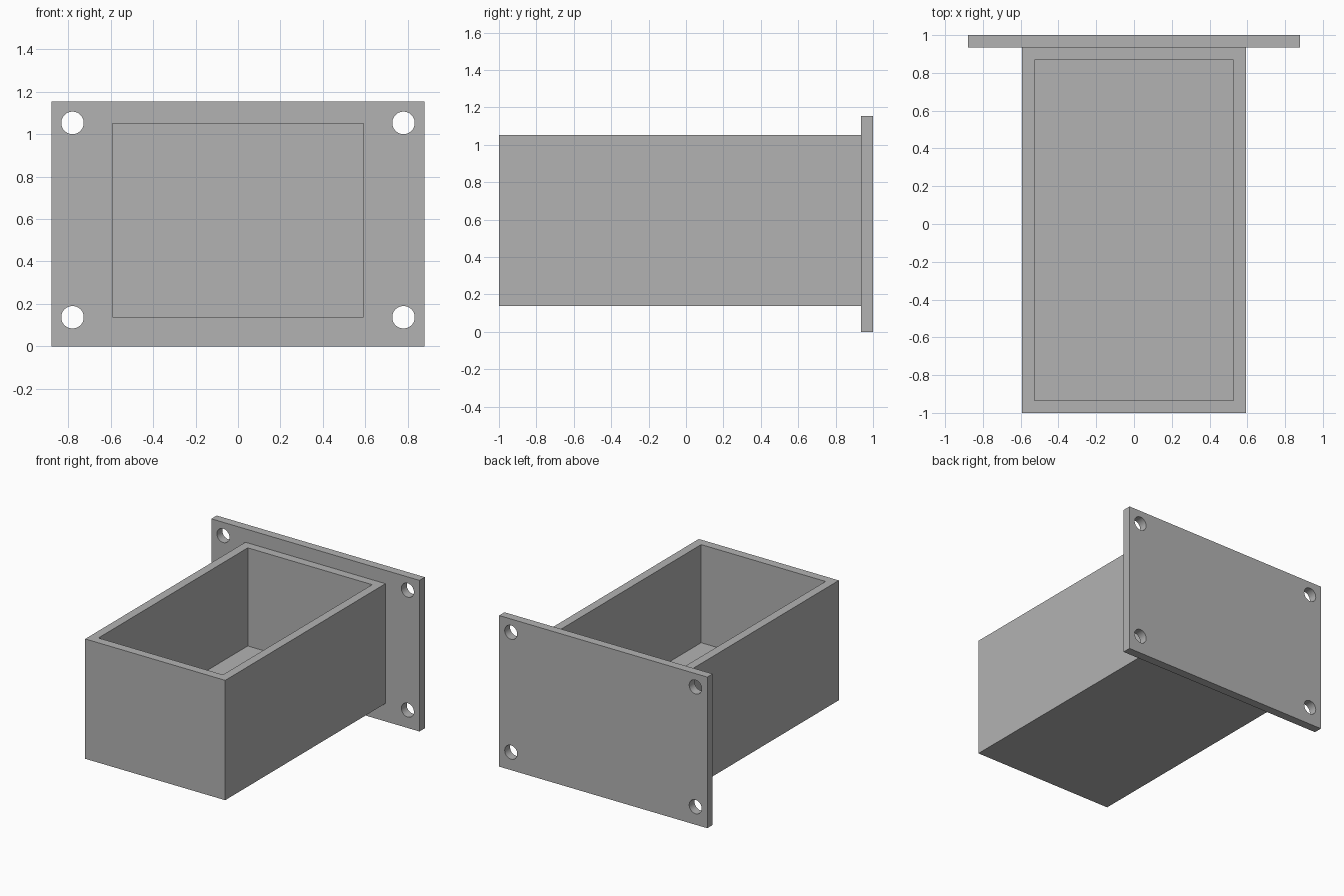
import bpy
import math

cube = bpy.data.objects.get("Cube")
if cube:
    bpy.data.objects.remove(cube, do_unlink=True)

grey = bpy.data.materials.new("plain_grey")
grey.use_nodes = True
colour = (0.45, 0.45, 0.45, 1)
grey.diffuse_color = colour
grey.node_tree.nodes["Principled BSDF"].inputs["Base Color"].default_value = colour

# Main sizes
BOX_X, BOX_BOTTOM, BOX_TOP = 0.592, 0.137, 1.053
PLATE_X, PLATE_TOP, PLATE_FRONT = 0.88, 1.155, 0.935
WALL, FLOOR_Z = 0.066, 0.303
HOLE_X, HOLE_R = 0.78, 0.053


def block(name, low, high):
    """Axis-aligned box between two corners."""
    centre = [(a + b) / 2 for a, b in zip(low, high)]
    bpy.ops.mesh.primitive_cube_add(size=1, location=centre)
    obj = bpy.context.object
    obj.name = name
    obj.scale = [b - a for a, b in zip(low, high)]
    bpy.ops.object.transform_apply(location=False, rotation=False, scale=True)
    obj.data.materials.append(grey)
    return obj


def cut(target, cutter):
    """Subtract the cutter from the target and discard it."""
    cutter.hide_render = True
    mod = target.modifiers.new("cut", "BOOLEAN")
    mod.operation = "DIFFERENCE"
    mod.solver = "EXACT"
    mod.object = cutter
    bpy.context.view_layer.objects.active = target
    bpy.ops.object.modifier_apply(modifier=mod.name)
    bpy.data.objects.remove(cutter, do_unlink=True)


# Open-topped box with a thick floor
box = block("open_box", (-BOX_X, -1, BOX_BOTTOM), (BOX_X, PLATE_FRONT, BOX_TOP))
cut(box, block("cavity_cutter", (-BOX_X + WALL, -1 + WALL, FLOOR_Z),
               (BOX_X - WALL, PLATE_FRONT - WALL, BOX_TOP + 0.2)))

# Mounting plate with a round hole near each corner
plate = block("mounting_plate", (-PLATE_X, PLATE_FRONT, 0), (PLATE_X, 1, PLATE_TOP))
for x in (-HOLE_X, HOLE_X):
    for z in (BOX_BOTTOM, BOX_TOP):
        bpy.ops.mesh.primitive_cylinder_add(
            vertices=48, radius=HOLE_R, depth=0.3,
            location=(x, PLATE_FRONT, z), rotation=(math.pi / 2, 0, 0))
        drill = bpy.context.object
        drill.name = "hole_cutter"
        drill.data.materials.append(grey)
        cut(plate, drill)

# Smooth hole walls, crisp edges elsewhere
bpy.ops.object.select_all(action="DESELECT")
plate.select_set(True)
bpy.context.view_layer.objects.active = plate
bpy.ops.object.shade_smooth_by_angle(angle=math.radians(30))
